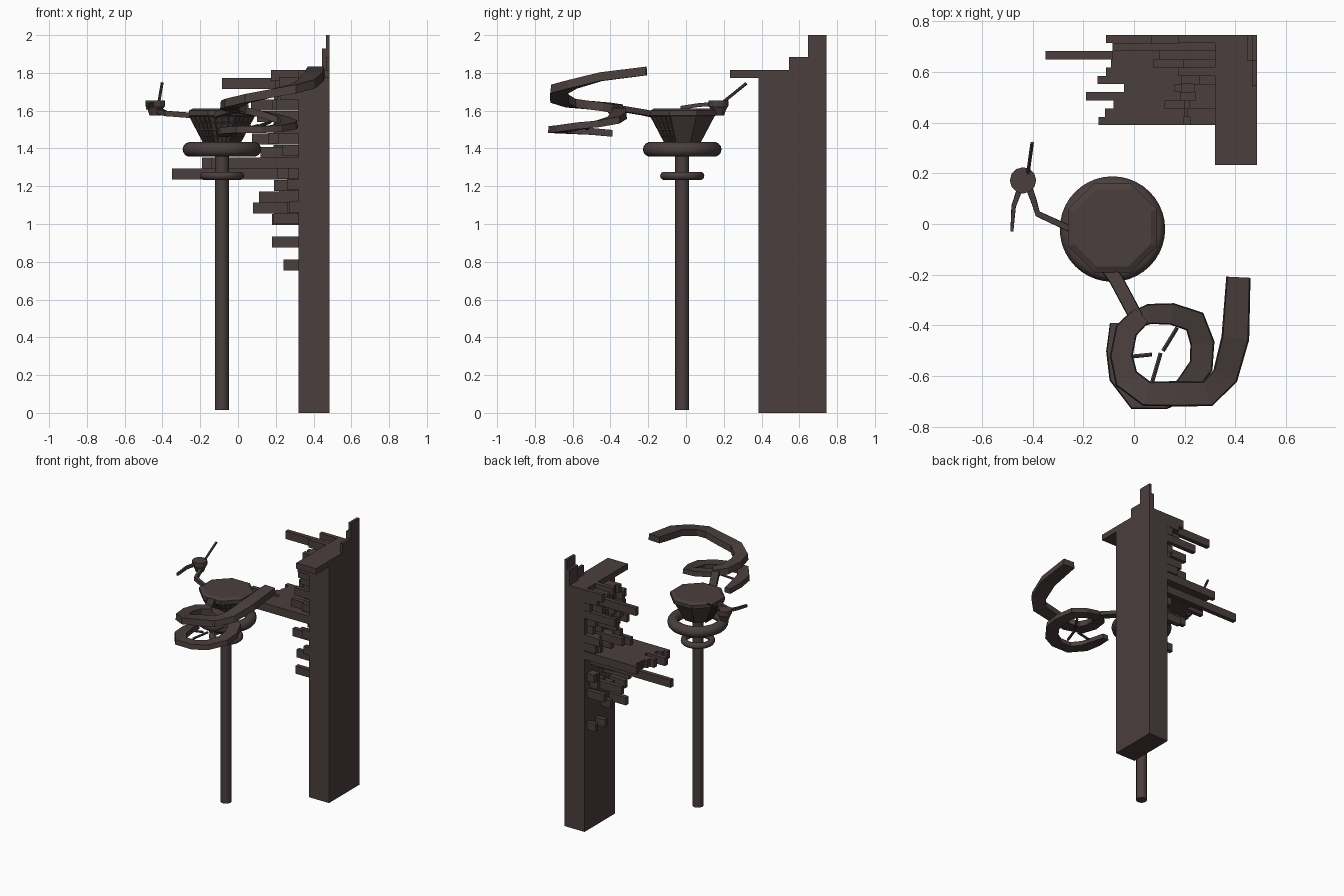
import bpy, bmesh, math, random
from mathutils import Vector

if "Cube" in bpy.data.objects:
    bpy.data.objects.remove(bpy.data.objects["Cube"])

random.seed(4)
mat = bpy.data.materials.new("dark brown")
mat.diffuse_color = (0.068, 0.049, 0.047, 1)
mat.use_nodes = True
mat.node_tree.nodes["Principled BSDF"].inputs["Base Color"].default_value = mat.diffuse_color
CX, CY = -0.085, -0.015


def finish(name, bm):
    bmesh.ops.recalc_face_normals(bm, faces=bm.faces)
    me = bpy.data.meshes.new(name)
    bm.to_mesh(me)
    bm.free()
    ob = bpy.data.objects.new(name, me)
    me.materials.append(mat)
    bpy.context.collection.objects.link(ob)
    return ob


def boxes(name, items):
    """Each item is x0, x1, y0, y1, z0, z1."""
    bm = bmesh.new()
    for x0, x1, y0, y1, z0, z1 in items:
        vs = bmesh.ops.create_cube(bm, size=1)["verts"]
        for v in vs:
            v.co = (x1 if v.co.x > 0 else x0, y1 if v.co.y > 0 else y0, z1 if v.co.z > 0 else z0)
    return finish(name, bm)


def sweep(name, path, half_top, h, half_bottom=None):
    """Flat ribbon along a path; half widths may be listed per point."""
    bm = bmesh.new()
    pts = [Vector(p) for p in path]
    rings = []
    for i, p in enumerate(pts):
        t = pts[min(i + 1, len(pts) - 1)] - pts[max(i - 1, 0)]
        side = Vector((t.y, -t.x, 0)).normalized()
        w = half_top[i] if isinstance(half_top, list) else half_top
        sec = [(-w * .9, h / 2), (w * .9, h / 2), (w, -h / 2), (-w, -h / 2)]
        rings.append([bm.verts.new(p + side * a + Vector((0, 0, b))) for a, b in sec])
    for a, b in zip(rings, rings[1:]):
        for k in range(4):
            bm.faces.new((a[k], a[(k + 1) % 4], b[(k + 1) % 4], b[k]))
    bm.faces.new(rings[0])
    bm.faces.new(rings[-1])
    return finish(name, bm)


def rings_solid(name, c, profile, n, rot=0):
    """Stacked n-sided rings of (radius, z), capped."""
    bm = bmesh.new()
    rs = [[bm.verts.new((c[0] + r * math.cos(rot + math.tau * i / n),
                         c[1] + r * math.sin(rot + math.tau * i / n), z)) for i in range(n)] for r, z in profile]
    for a, b in zip(rs, rs[1:]):
        for i in range(n):
            bm.faces.new((a[i], a[(i + 1) % n], b[(i + 1) % n], b[i]))
    bm.faces.new(rs[0])
    bm.faces.new(rs[-1])
    return finish(name, bm)


def smooth(ob):
    bpy.context.view_layer.objects.active = ob
    ob.select_set(True)
    bpy.ops.object.shade_smooth_by_angle(angle=math.radians(40))
    ob.select_set(False)


def rod(name, p, q, r):
    p, q = Vector(p), Vector(q)
    bm = bmesh.new()
    bmesh.ops.create_cone(bm, cap_ends=True, segments=6, radius1=r, radius2=r, depth=(q - p).length)
    ob = finish(name, bm)
    ob.location = (p + q) / 2
    ob.rotation_mode = 'QUATERNION'
    ob.rotation_quaternion = (q - p).to_track_quat('Z', 'Y')
    return ob


# Pole and its two rings
smooth(rings_solid("pole", (CX, -0.02), [(0.037, 0.015), (0.037, 1.45)], 24))
for name, R, r, z in (("large_ring", 0.169, 0.039, 1.395), ("small_ring", 0.095, 0.022, 1.255)):
    bpy.ops.mesh.primitive_torus_add(major_radius=R, minor_radius=r, major_segments=40,
                                     minor_segments=14, location=(CX, -0.02, z))
    ob = bpy.context.object
    ob.name = name
    ob.data.materials.append(mat)
    smooth(ob)

# Octagonal bowl with lattice on the front facets
Z0, Z1, R0, R1 = 1.43, 1.57, 0.10, 0.18
rings_solid("bowl", (CX, CY), [(R0, Z0), (R1, Z1), (0.19, 1.575), (0.19, 1.6), (0.165, 1.612)], 8, math.pi / 8)


def facet(i, u, v):
    r = R0 + (R1 - R0) * v + 0.004
    a, b = [Vector((CX + r * math.cos(t), CY + r * math.sin(t), Z0 + (Z1 - Z0) * v))
            for t in (math.pi / 8 + math.pi / 4 * i, math.pi / 8 + math.pi / 4 * (i + 1))]
    return a.lerp(b, u)


for i in (3, 4, 5, 6):
    for k in range(5):
        rod("lattice_upright", facet(i, k / 4, 0), facet(i, k / 4, 1), 0.004)
        rod("lattice_rail", facet(i, 0, k / 4), facet(i, 1, k / 4), 0.004)

# Arm from bowl to the curling ribbons
sweep("ribbon_arm", [(-0.12, -0.15, 1.575), (-0.07, -0.22, 1.59), (0.01, -0.37, 1.615)], 0.028, 0.03)
sweep("upper_ribbon",
      [(0.03, -0.36, 1.61), (-0.03, -0.42, 1.62), (-0.05, -0.52, 1.63), (-0.03, -0.61, 1.64), (0.05, -0.67, 1.665),
       (0.17, -0.67, 1.69), (0.29, -0.67, 1.715), (0.36, -0.6, 1.74), (0.40, -0.45, 1.78), (0.412, -0.21, 1.81)],
      [.04, .045, .045, .05, .05, .05, .052, .052, .055, .048], 0.046)
sweep("lower_ribbon",
      [(0.0, -0.38, 1.605), (0.06, -0.355, 1.595), (0.15, -0.355, 1.575), (0.24, -0.385, 1.55), (0.27, -0.47, 1.53),
       (0.265, -0.56, 1.52), (0.2, -0.65, 1.505), (0.12, -0.69, 1.50), (0.01, -0.69, 1.50), (-0.055, -0.6, 1.495),
       (-0.07, -0.5, 1.49), (-0.07, -0.39, 1.48)],
      [.035, .04, .043, .048, .048, .048, .045, .042, .045, .045, .04, .025], 0.036)
for p, q in (((0.17, -0.41, 1.54), (0.115, -0.5, 1.52)), ((0.105, -0.51, 1.52), (0.07, -0.63, 1.51)),
             ((-0.03, -0.525, 1.505), (0.07, -0.515, 1.515))):
    rod("ribbon_spoke", p, q, 0.009)

# Small cup on a bent arm with two feelers
sweep("cup_arm", [(-0.25, -0.02, 1.575), (-0.38, 0.04, 1.585), (-0.395, 0.09, 1.59), (-0.42, 0.16, 1.6)],
      [.013, .012, .012, .014], 0.028)
rings_solid("cup", (-0.438, 0.172), [(0.03, 1.575), (0.042, 1.61), (0.052, 1.625), (0.052, 1.655)], 12)
rod("long_feeler", (-0.42, 0.19, 1.64), (-0.402, 0.32, 1.745), 0.008)
sweep("curved_feeler", [(-0.45, 0.14, 1.635), (-0.475, 0.07, 1.63), (-0.482, -0.03, 1.615)], [.012, .009, .006], 0.02)

# Tower, roof slab and stepped parapet
boxes("tower", [(0.32, 0.485, 0.385, 0.745, 0, 1.775)])
boxes("roof_slab", [(0.32, 0.485, 0.232, 0.745, 1.772, 1.815)])
boxes("parapet_steps", [(0.465, 0.485, 0.545, 0.745, 1.81, 1.885), (0.445, 0.485, 0.645, 0.745, 1.81, 1.93),
                        (0.465, 0.485, 0.645, 0.745, 1.81, 2.0)])

# Ragged platform of planks: one end position per row, front to back
D = 0.0325


def plank(row, x, z, h=0.058):
    y = 0.39 + D * row
    return (x, 0.33, y, min(y + D, 0.745), z, z + h)


ends = [-0.14, -0.115, -0.08, -0.19, -0.04, -0.145, -0.11, -0.09, -0.085, -0.08, -0.11]
boxes("platform_planks", [plank(r, x, 1.293, 0.06) for r, x in enumerate(ends)])

# Longer planks placed by eye, then short filler planks
long_ones = [(8, -0.35, 1.235), (9, -0.085, 1.715), (7, 0.08, 1.055), (3, 0.11, 1.113), (5, 0.19, 1.175),
             (9, 0.18, 0.995), (1, 0.18, 0.875), (6, 0.24, 0.755), (9, 0.25, 0.755), (4, 0.24, 0.875),
             (2, 0.12, 1.35), (7, 0.075, 1.42), (4, 0.16, 1.425), (8, 0.1, 1.54), (10, 0.07, 1.6),
             (1, 0.2, 1.6), (10, 0.175, 1.757), (6, 0.175, 1.757), (9, 0.19, 1.65)]
boxes("long_planks", [plank(*p) for p in long_ones])
short = []
for k in range(13):
    z = 1.0 + 0.06 * k
    for r in random.sample(range(11), 6 if z > 1.3 else 3):
        if abs(z - 1.3) > 0.03:
            short.append(plank(r, random.uniform(0.18, 0.28), z))
boxes("short_planks", short)
